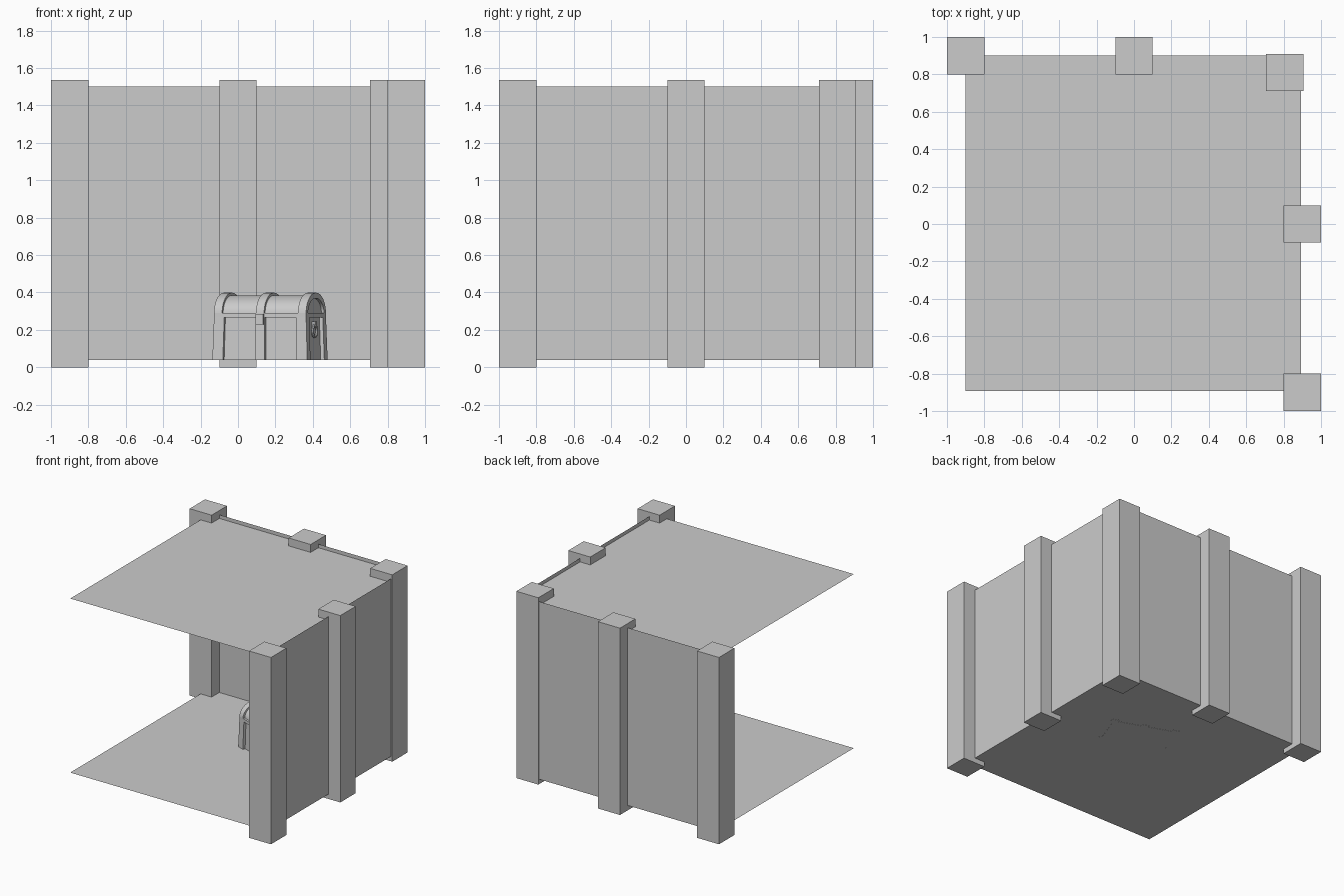
import bpy, bmesh, math
from mathutils import Matrix

if "Cube" in bpy.data.objects:
    bpy.data.objects.remove(bpy.data.objects["Cube"])

grey = bpy.data.materials.new("stone_grey")
grey.diffuse_color = (0.6, 0.6, 0.6, 1)
grey.use_nodes = True
grey.node_tree.nodes["Principled BSDF"].inputs["Base Color"].default_value = grey.diffuse_color


def finish(name, bm, matrix=None, smooth=False):
    bmesh.ops.recalc_face_normals(bm, faces=bm.faces)
    me = bpy.data.meshes.new(name)
    if matrix:
        bm.transform(matrix)
    bm.to_mesh(me)
    bm.free()
    me.materials.append(grey)
    ob = bpy.data.objects.new(name, me)
    bpy.context.collection.objects.link(ob)
    if smooth:
        bpy.ops.object.select_all(action='DESELECT')
        ob.select_set(True)
        bpy.context.view_layer.objects.active = ob
        bpy.ops.object.shade_smooth_by_angle(angle=math.radians(35))
    return ob


def box(name, x0, x1, y0, y1, z0, z1, matrix=None, flare=0.0):
    bm = bmesh.new()
    bmesh.ops.create_cube(bm, size=1)
    for v in bm.verts:
        v.co = ((x0 + x1) / 2 + v.co.x * (x1 - x0),
                (y0 + y1) / 2 + v.co.y * (y1 - y0),
                (z0 + z1) / 2 + v.co.z * (z1 - z0))
        if v.co.z < (z0 + z1) / 2:      # widen the base
            v.co.x *= 1 + flare
            v.co.y *= 1 + flare
    return finish(name, bm, matrix)


def sheet(name, *corners):
    bm = bmesh.new()
    bm.faces.new([bm.verts.new(c) for c in corners])
    me = bpy.data.meshes.new(name)
    bm.to_mesh(me)
    bm.free()
    me.materials.append(grey)
    bpy.context.collection.objects.link(bpy.data.objects.new(name, me))


# Room: single-sided sheets
W0, W1, D0, D1 = -0.9, 0.893, -0.893, 0.9
LOW, TOP, CEIL = 0.04, 1.5, 1.47
sheet("floor", (W0, D0, LOW), (W1, D0, LOW), (W1, D1, LOW), (W0, D1, LOW))
sheet("ceiling", (W0, D0, CEIL), (W1, D0, CEIL), (W1, D1, CEIL), (W0, D1, CEIL))
sheet("back_wall", (W0, D1, LOW), (W1, D1, LOW), (W1, D1, TOP), (W0, D1, TOP))
sheet("right_wall", (W1, D1, LOW), (W1, D0, LOW), (W1, D0, TOP), (W1, D1, TOP))

# Pillars
for i, (x, y) in enumerate([(-0.9, 0.9), (0, 0.9), (0.805, 0.81), (0.9, 0), (0.9, -0.9)]):
    box(f"pillar_{i + 1}", x - 0.1, x + 0.1, y - 0.1, y + 0.1, 0, 1.535)

# Chest, turned slightly clockwise on the floor
M = Matrix.Translation((0.171, 0.257, 0.039)) @ Matrix.Rotation(math.radians(-20), 4, 'Z')
HL, HW = 0.262, 0.155
box("chest_body", -HL + .02, HL - .02, -HW + .02, HW - .02, 0, .25, M, .03)
box("chest_rim", -HL, HL, -HW, HW, .228, .252, M)
for sx in (-1, 1):
    for sy in (-1, 1):
        xs = sorted((sx * HL, sx * (HL - .058)))
        ys = sorted((sy * HW, sy * (HW - .05)))
        box("chest_corner_post", *xs, *ys, 0, .23, M, .03)
for sy in (-1, 1):
    ys = sorted((sy * HW, sy * (HW - .03)))
    box("chest_middle_post", -.026, .026, *ys, 0, .23, M, .03)


def arch(name, x0, x1, ry, rz, inner=0.0, n=20):
    """Half-round vault along x; with inner > 0 it is a hollow band."""
    bm = bmesh.new()
    pts = [(ry * math.cos(math.pi * i / n), rz * math.sin(math.pi * i / n)) for i in range(n + 1)]
    if inner:
        pts += [((ry - inner) * math.cos(math.pi * i / n),
                 (rz - inner) * math.sin(math.pi * i / n)) for i in range(n, -1, -1)]
    face = bm.faces.new([bm.verts.new((x0, y, .25 + z)) for y, z in pts])
    ext = bmesh.ops.extrude_face_region(bm, geom=[face], use_keep_orig=True)
    for v in ext["geom"]:
        if isinstance(v, bmesh.types.BMVert):
            v.co.x = x1
    bmesh.ops.triangulate(bm, faces=[f for f in bm.faces if len(f.verts) > 4])
    return finish(name, bm, M, True)


# Lid vault and its raised bands
arch("lid_vault", -HL + .015, HL - .015, HW - .016, .096)
for x in (-HL + .023, 0, HL - .023):
    arch("lid_band", x - .023, x + .023, HW, .11, .03)

# Lock plate and end handles
box("lock_plate", -.022, .022, -HW - .012, -HW + .01, .19, .245, M)
for s in (-1, 1):
    bm = bmesh.new()
    n, m, R, r = 16, 6, .032, .007
    ring = [[bm.verts.new((s * (HL - .008) + r * math.sin(2 * math.pi * j / m),
                           (R + r * math.cos(2 * math.pi * j / m)) * math.cos(2 * math.pi * i / n),
                           .155 + (R + r * math.cos(2 * math.pi * j / m)) * math.sin(2 * math.pi * i / n)))
             for j in range(m)] for i in range(n)]
    for i in range(n):
        for j in range(m):
            a, b = (i + 1) % n, (j + 1) % m
            bm.faces.new((ring[i][j], ring[a][j], ring[a][b], ring[i][b]))
    finish("end_handle", bm, M, True)
    xs = sorted((s * (HL - .022), s * HL))
    box("handle_mount", *xs, -.014, .014, .175, .205, M)
